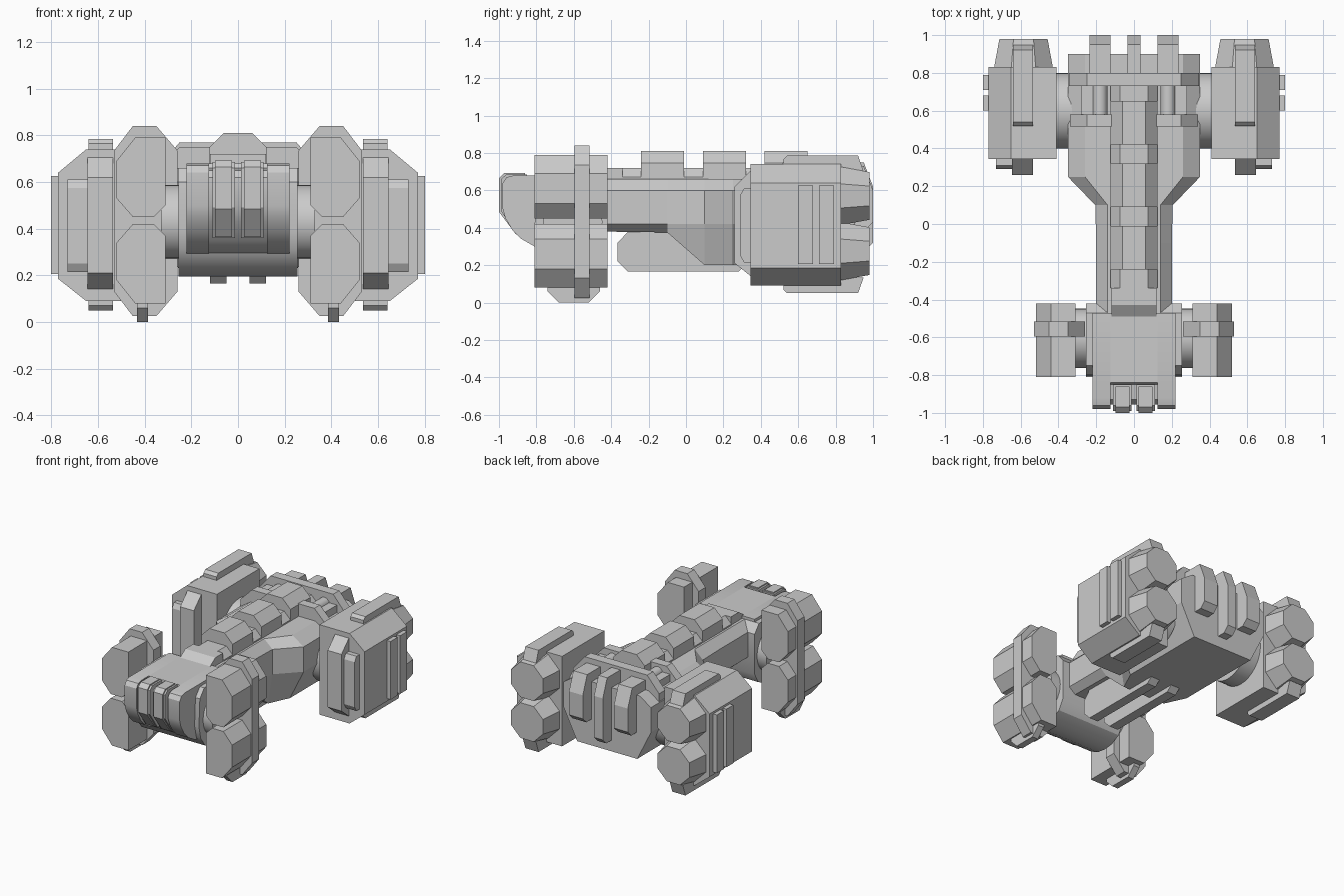
import bpy, bmesh, math
from mathutils import Vector


def place(axis, u, v, t):
    # axis x: (y,z) profile; axis y: (x,z) profile; axis z: (x,y) profile
    return {'x': (t, u, v), 'y': (u, t, v), 'z': (u, v, t)}[axis]


def loft(name, rings, mirror=False, smooth=False):
    bm = bmesh.new()
    rows = [[bm.verts.new(p) for p in r] for r in rings]
    n = len(rows[0])
    for a, b in zip(rows, rows[1:]):
        for i in range(n):
            bm.faces.new((a[i], a[(i + 1) % n], b[(i + 1) % n], b[i]))
    bm.faces.new(rows[0])
    bm.faces.new(rows[-1])
    bmesh.ops.recalc_face_normals(bm, faces=bm.faces)
    me = bpy.data.meshes.new(name)
    bm.to_mesh(me)
    bm.free()
    ob = bpy.data.objects.new(name, me)
    bpy.context.collection.objects.link(ob)
    if mirror:
        ob.modifiers.new("Mirror", 'MIRROR')
    if smooth:
        bpy.ops.object.select_all(action='DESELECT')
        ob.select_set(True)
        bpy.context.view_layer.objects.active = ob
        bpy.ops.object.shade_smooth_by_angle(angle=math.radians(32))
    return ob


def prism(name, axis, pts, a, b, mirror=False, smooth=False):
    return loft(name, [[place(axis, u, v, t) for u, v in pts] for t in (a, b)], mirror, smooth)


def box(name, x0, x1, y0, y1, z0, z1, mirror=False):
    return prism(name, 'z', [(x0, y0), (x1, y0), (x1, y1), (x0, y1)], z0, z1, mirror)


def circle(cu, cv, r, n, off=0.0):
    return [(cu + r * math.cos(2 * math.pi * (i + off) / n),
             cv + r * math.sin(2 * math.pi * (i + off) / n)) for i in range(n)]


def flip(pts, c):
    return [(u, 2 * c - v) for u, v in pts]


# Head: rounded nose block with recessed grille channel
nose = [(-0.47, 0.68), (-0.92, 0.68), (-0.96, 0.67), (-0.98, 0.64), (-0.98, 0.50),
        (-0.965, 0.45), (-0.93, 0.39), (-0.88, 0.34), (-0.81, 0.30), (-0.72, 0.28), (-0.47, 0.28)]
prism("head_cheek", 'x', nose, 0.125, 0.22, mirror=True, smooth=True)
inner = [(max(y, -0.955), z if z < 0.68 else 0.675) for y, z in nose]
inner = [(-0.47, 0.68), (-0.84, 0.68), (-0.85, 0.66), (-0.93, 0.65), (-0.955, 0.62), (-0.955, 0.50),
         (-0.92, 0.43), (-0.86, 0.35), (-0.80, 0.30), (-0.72, 0.28), (-0.47, 0.28)]
prism("head_core", 'x', inner, -0.13, 0.13, smooth=True)
# Grille bars, each with a raised inner rib
bar = [(-0.85, 0.685), (-0.96, 0.685), (-0.99, 0.66), (-0.99, 0.49), (-0.90, 0.36), (-0.85, 0.36)]
prism("grille_bar", 'x', bar, 0.012, 0.11, mirror=True)
rib = [(-0.86, 0.693), (-0.97, 0.693), (-1.0, 0.665), (-1.0, 0.485), (-0.91, 0.365), (-0.86, 0.365)]
prism("grille_rib", 'x', rib, 0.025, 0.098, mirror=True)
# Neck collar behind the head, rounded underneath
collar = [(-0.42, 0.60), (-0.47, 0.66), (-0.75, 0.66), (-0.80, 0.60), (-0.81, 0.40), (-0.79, 0.31),
          (-0.74, 0.24), (-0.67, 0.205), (-0.60, 0.195), (-0.53, 0.205), (-0.46, 0.24), (-0.42, 0.31)]
prism("neck_collar", 'x', collar, -0.255, 0.255, smooth=True)


# Main hull: neck flaring into the engine block
def section(y, top, mid, low, bot, zbot):
    half = [(top, 0.66), (mid, 0.60), (mid, low), (bot, zbot)]
    ring = half + [(-x, z) for x, z in reversed(half)]
    return [(x, y, z) for x, z in ring]


loft("hull", [section(-0.48, 0.14, 0.20, 0.42, 0.15, 0.38),
              section(-0.10, 0.14, 0.20, 0.42, 0.15, 0.375),
              section(0.10, 0.14, 0.205, 0.42, 0.17, 0.20),
              section(0.25, 0.26, 0.35, 0.42, 0.24, 0.20),
              section(0.90, 0.26, 0.35, 0.42, 0.24, 0.20)])

# Spine: low duct with three raised ribs and a sloped front
arch = [(-0.125, 0.62), (0.125, 0.62), (0.125, 0.67), (0.075, 0.72), (-0.075, 0.72), (-0.125, 0.67)]
prism("spine_duct", 'y', arch, -0.34, 0.74)
prism("spine_ramp", 'x', [(-0.49, 0.64), (-0.34, 0.64), (-0.34, 0.72), (-0.43, 0.72), (-0.49, 0.68)],
      -0.12, 0.12)
hump = [(-0.125, 0.62), (0.125, 0.62), (0.125, 0.745), (0.06, 0.81), (-0.06, 0.81), (-0.125, 0.745)]
for i, y in enumerate((-0.24, 0.09, 0.42)):
    prism(f"spine_rib_{i + 1}", 'y', hump, y, y + 0.23)

# Engine deck: rear bulkhead, half brackets and small pipes
bulk = [(-0.345, 0.5), (0.345, 0.5), (0.345, 0.66), (0.25, 0.77), (-0.25, 0.77), (-0.345, 0.66)]
prism("rear_bulkhead", 'y', bulk, 0.73, 0.80)
prism("deck_bracket", 'y', [(0.11, 0.6), (0.34, 0.6), (0.34, 0.66), (0.25, 0.75), (0.11, 0.75)],
      0.515, 0.58, mirror=True)
prism("deck_pipe", 'y', circle(0.18, 0.69, 0.04, 12), 0.57, 0.74, mirror=True, smooth=True)
box("deck_rail", 0.21, 0.28, 0.57, 0.74, 0.63, 0.70, mirror=True)


# Tail fins hooked over the rear edge
def fin(zb, zt):
    return [(0.78, zb), (0.96, zb), (1.0, zb + 0.04), (1.0, zt - 0.13), (0.95, zt), (0.78, zt)]


prism("tail_fin_centre", 'x', fin(0.28, 0.75), -0.035, 0.035)
prism("tail_fin_side", 'x', fin(0.39, 0.73), 0.125, 0.235, mirror=True)

# Belly rails
prism("belly_rail", 'x', [(-0.30, 0.39), (-0.365, 0.32), (-0.365, 0.22), (-0.31, 0.165),
                          (0.28, 0.165), (0.33, 0.21), (0.33, 0.39)], 0.05, 0.12, mirror=True)

# Axles joining the pods to the body
prism("front_axle", 'x', circle(-0.605, 0.43, 0.158, 32), 0.20, 0.33, mirror=True, smooth=True)
prism("rear_axle", 'x', circle(0.60, 0.415, 0.20, 32), 0.30, 0.43, mirror=True, smooth=True)

# Front pods: stacked upper and lower blocks, bound by a flat ring, with a foot
pod = [(0.31, 0.50), (0.36, 0.45), (0.45, 0.45), (0.52, 0.53), (0.52, 0.69), (0.44, 0.79), (0.31, 0.79)]
prism("front_pod_upper", 'y', pod, -0.81, -0.42, mirror=True)
prism("front_pod_lower", 'y', flip(pod, 0.435), -0.81, -0.42, mirror=True)
ring = [(0.26, 0.13), (0.35, 0.025), (0.45, 0.025), (0.53, 0.13), (0.53, 0.735),
        (0.45, 0.84), (0.35, 0.84), (0.26, 0.735)]
prism("front_pod_ring", 'y', ring, -0.595, -0.515, mirror=True)
prism("front_pod_foot", 'x', [(-0.74, 0.09), (-0.74, 0.06), (-0.68, 0.0), (-0.52, 0.0),
                              (-0.46, 0.06), (-0.46, 0.09)], 0.385, 0.432, mirror=True)

# Rear pods: chamfered block
shell = [(0.41, 0.09), (0.65, 0.09), (0.77, 0.185), (0.77, 0.64), (0.65, 0.74), (0.41, 0.74)]
prism("rear_pod", 'y', shell, 0.345, 0.83, mirror=True)
# Face strips on the pod front
prism("rear_pod_face_strip", 'x', [(0.36, 0.13), (0.26, 0.21), (0.26, 0.62), (0.36, 0.72)],
      0.535, 0.645, mirror=True)
prism("rear_pod_face_bar", 'x', [(0.36, 0.215), (0.31, 0.215), (0.29, 0.25), (0.29, 0.575),
                                 (0.31, 0.61), (0.36, 0.61)], 0.645, 0.73, mirror=True)
# Roof and keel strips
strip = [(0.52, 0.70), (0.52, 0.765), (0.54, 0.785), (0.92, 0.785), (0.95, 0.70)]
prism("rear_pod_roof_strip", 'x', strip, 0.535, 0.64, mirror=True)
prism("rear_pod_keel_strip", 'x', flip(strip, 0.4175), 0.535, 0.64, mirror=True)
# Outer side panels
for i, y in enumerate((0.60, 0.71)):
    box(f"rear_pod_side_panel_{i + 1}", 0.76, 0.80, y, y + 0.08, 0.205, 0.625, mirror=True)
# Octagonal thruster nozzles
for label, z in (("upper", 0.57), ("lower", 0.275)):
    loft(f"thruster_{label}", [[(x, y, v) for x, v in circle(0.585, z, r, 8, 0.5)]
                               for y, r in ((0.82, 0.17), (0.98, 0.138))], mirror=True)
